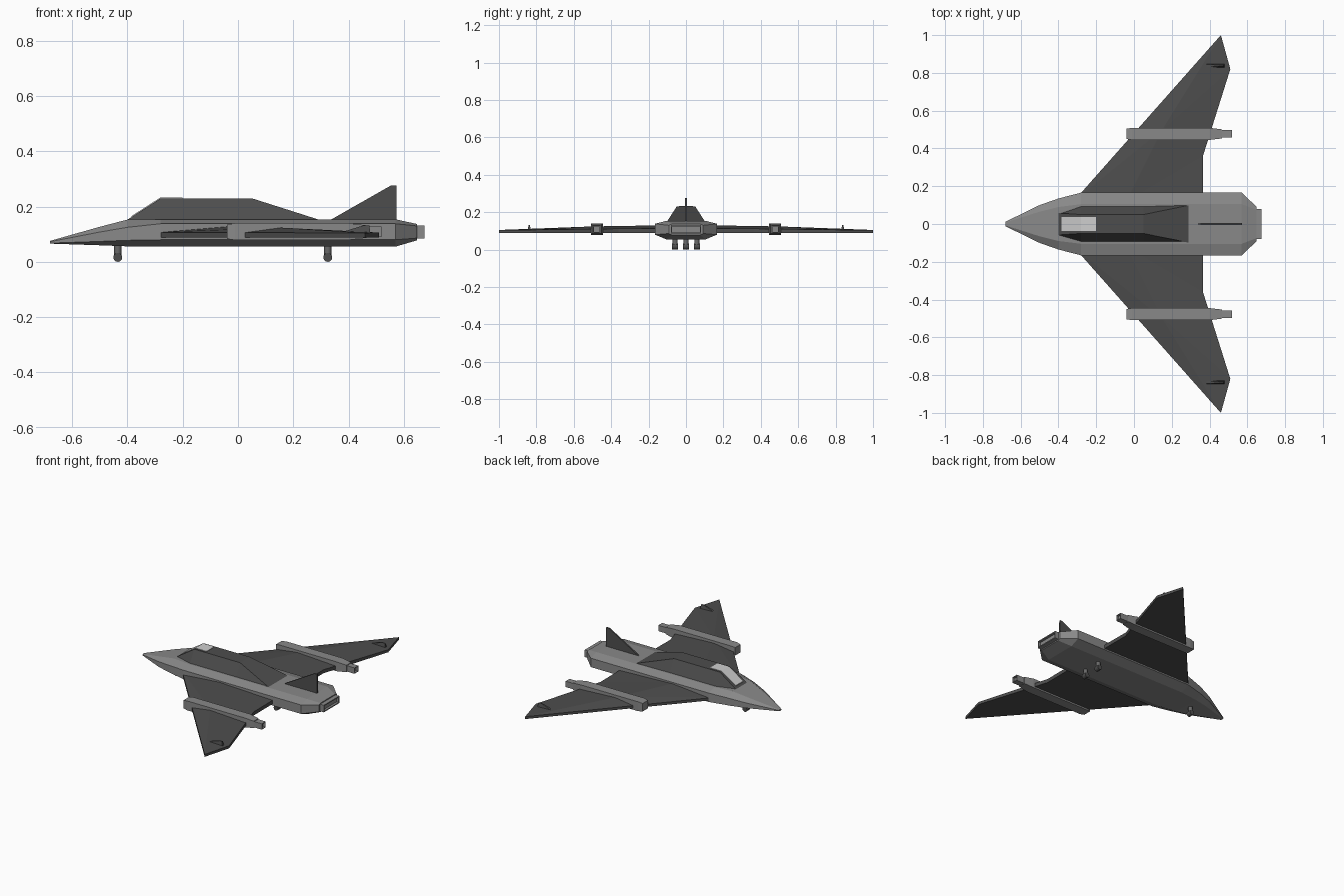
import bpy, bmesh, math
from mathutils import Vector, Matrix

if "Cube" in bpy.data.objects:
    bpy.data.objects.remove(bpy.data.objects["Cube"])


def material(name, v):
    m = bpy.data.materials.new(name)
    m.diffuse_color = (v, v, v, 1)
    m.use_nodes = True
    m.node_tree.nodes["Principled BSDF"].inputs["Base Color"].default_value = m.diffuse_color
    return m


LIGHT = material("light grey hull", 0.25)
DARK = material("dark grey panel", 0.075)
GLASS = material("pale window", 0.62)
STRUT = material("strut grey", 0.14)


def finish(name, bm, mat):
    bmesh.ops.recalc_face_normals(bm, faces=bm.faces[:])
    me = bpy.data.meshes.new(name)
    bm.to_mesh(me)
    bm.free()
    me.materials.append(mat)
    ob = bpy.data.objects.new(name, me)
    bpy.context.collection.objects.link(ob)
    return ob


def loft(name, rings, mat, recess=None):
    """Skin a list of closed rings; recess = (border, depth) sinks the rear cap."""
    bm = bmesh.new()
    loops = [[bm.verts.new(p) for p in r] for r in rings]
    n = len(loops[0])
    for a, b in zip(loops, loops[1:]):
        for i in range(n):
            j = (i + 1) % n
            bm.faces.new((a[i], a[j], b[j], b[i]))
    bm.faces.new(loops[0])
    cap = bm.faces.new(loops[-1])
    bmesh.ops.recalc_face_normals(bm, faces=bm.faces[:])
    if recess:
        bmesh.ops.inset_individual(bm, faces=[cap], thickness=recess[0])
        d = cap.normal.copy() * -recess[1]
        ring = bmesh.ops.extrude_discrete_faces(bm, faces=[cap])["faces"]
        bmesh.ops.translate(bm, verts=ring[0].verts[:], vec=d)
    return finish(name, bm, mat)


def rect(x, y, hw, z0, z1):
    return [(x, y - hw, z0), (x, y + hw, z0), (x, y + hw, z1), (x, y - hw, z1)]


def octagon(x, w, t, zb, zl, zh, zt):
    half = [(t, zb), (w, zl), (w, zh), (t, zt)]
    return [(x, y, z) for y, z in half] + [(x, -y, z) for y, z in reversed(half)]


def blade(name, profile, y, t, tip_t, mat):
    """Thin upright fin from an x,z profile, thinner at its top."""
    zmin, zmax = min(p[1] for p in profile), max(p[1] for p in profile)
    rings = []
    for s in (-1, 1):
        rings.append([(x, y + s * (t + (tip_t - t) * (z - zmin) / (zmax - zmin)), z)
                      for x, z in profile])
    return loft(name, rings, mat)


def cylinder(name, r, depth, loc, axis, mat):
    bm = bmesh.new()
    rot = Matrix.Rotation(math.pi / 2, 4, 'X') if axis == 'Y' else Matrix()
    bmesh.ops.create_cone(bm, cap_ends=True, segments=16, radius1=r, radius2=r, depth=depth,
                          matrix=Matrix.Translation(loc) @ rot)
    ob = finish(name, bm, mat)
    for p in ob.data.polygons:
        p.use_smooth = len(p.vertices) == 4
    for e in ob.data.edges:
        a, b = (ob.data.vertices[i].co for i in e.vertices)
        k = 1 if axis == 'Y' else 2
        e.use_edge_sharp = abs(a[k] - b[k]) < 1e-4
    return ob


# Fuselage with pointed nose and tapered tail
loft("fuselage", [
    octagon(-0.68, 0.012, 0.008, 0.066, 0.068, 0.073, 0.076),
    octagon(-0.50, 0.100, 0.065, 0.060, 0.074, 0.108, 0.127),
    octagon(-0.40, 0.135, 0.090, 0.056, 0.078, 0.125, 0.153),
    octagon(-0.28, 0.166, 0.105, 0.055, 0.080, 0.138, 0.154),
    octagon(0.57, 0.166, 0.105, 0.055, 0.080, 0.138, 0.154),
    octagon(0.648, 0.092, 0.075, 0.078, 0.086, 0.130, 0.137)], LIGHT)

# Main exhaust
loft("main_exhaust", [rect(0.62, 0, 0.08, 0.085, 0.131),
                      rect(0.675, 0, 0.08, 0.085, 0.131)], LIGHT, (0.009, 0.015))

# Canopy and its window plate
loft("canopy", [rect(-0.401, 0, 0.058, 0.14, 0.152),
                [(-0.28, -0.1, 0.14), (-0.28, 0.1, 0.14), (-0.28, 0.05, 0.23), (-0.28, -0.05, 0.23)],
                [(0.05, -0.1, 0.14), (0.05, 0.1, 0.14), (0.05, 0.05, 0.23), (0.05, -0.05, 0.23)],
                rect(0.295, 0, 0.1, 0.14, 0.152)], DARK)
loft("window", [rect(-0.385, 0, 0.038, 0.160, 0.166),
                rect(-0.281, 0, 0.038, 0.226, 0.233),
                rect(-0.20, 0, 0.038, 0.227, 0.233)], GLASS)

# Tail fin
blade("tail_fin", [(0.325, 0.145), (0.335, 0.152), (0.553, 0.276), (0.573, 0.276), (0.573, 0.145)],
      0, 0.006, 0.004, DARK)

for side, s in (("left", -1), ("right", 1)):
    # Swept wing: flat underside, thin edge, raised ridge on top
    outline = [(-0.32, 0.12, 0.106), (0.46, 1.0, 0.105), (0.51, 0.82, 0.106),
               (0.365, 0.36, 0.112), (0.365, 0.12, 0.114)]
    bm = bmesh.new()
    top = [bm.verts.new((x, s * y, z)) for x, y, z in outline]
    low = [bm.verts.new((x, s * y, 0.089)) for x, y, z in outline]
    r1 = bm.verts.new((-0.04, s * 0.12, 0.130))
    r2 = bm.verts.new((0.15, s * 0.50, 0.124))
    a, t, b, c, d = top
    for f in ((a, t, r2), (a, r2, r1), (r1, r2, c), (r1, c, d), (r2, t, b), (r2, b, c),
              (low[0], a, r1, d, low[4]), low):
        bm.faces.new(f)
    for i in range(4):
        bm.faces.new((top[i], top[i + 1], low[i + 1], low[i]))
    finish(side + "_wing", bm, DARK)

    # Wing engine pod and its nozzle
    y = s * 0.477
    loft(side + "_engine_pod", [rect(-0.04, y, 0.027, 0.083, 0.135),
                                rect(-0.01, y, 0.032, 0.079, 0.140),
                                rect(0.40, y, 0.032, 0.079, 0.140),
                                rect(0.465, y, 0.024, 0.087, 0.132)], LIGHT)
    loft(side + "_pod_nozzle", [rect(0.45, y, 0.020, 0.090, 0.128),
                                rect(0.52, y, 0.020, 0.090, 0.128)], LIGHT, (0.006, 0.015))

    # Small wing tip fin
    blade(side + "_tip_fin", [(0.38, 0.10), (0.38, 0.109), (0.455, 0.132), (0.475, 0.132), (0.48, 0.10)],
          s * 0.838, 0.010, 0.003, DARK)

# Landing gear: one nose wheel, two main wheels
for name, x, y in (("nose", -0.435, 0), ("left_main", 0.325, -0.058), ("right_main", 0.325, 0.058)):
    cylinder(name + "_strut", 0.013, 0.046, (x, y, 0.039), 'Z', STRUT)
    cylinder(name + "_wheel", 0.016, 0.032, (x, y, 0.016), 'Y', DARK)
